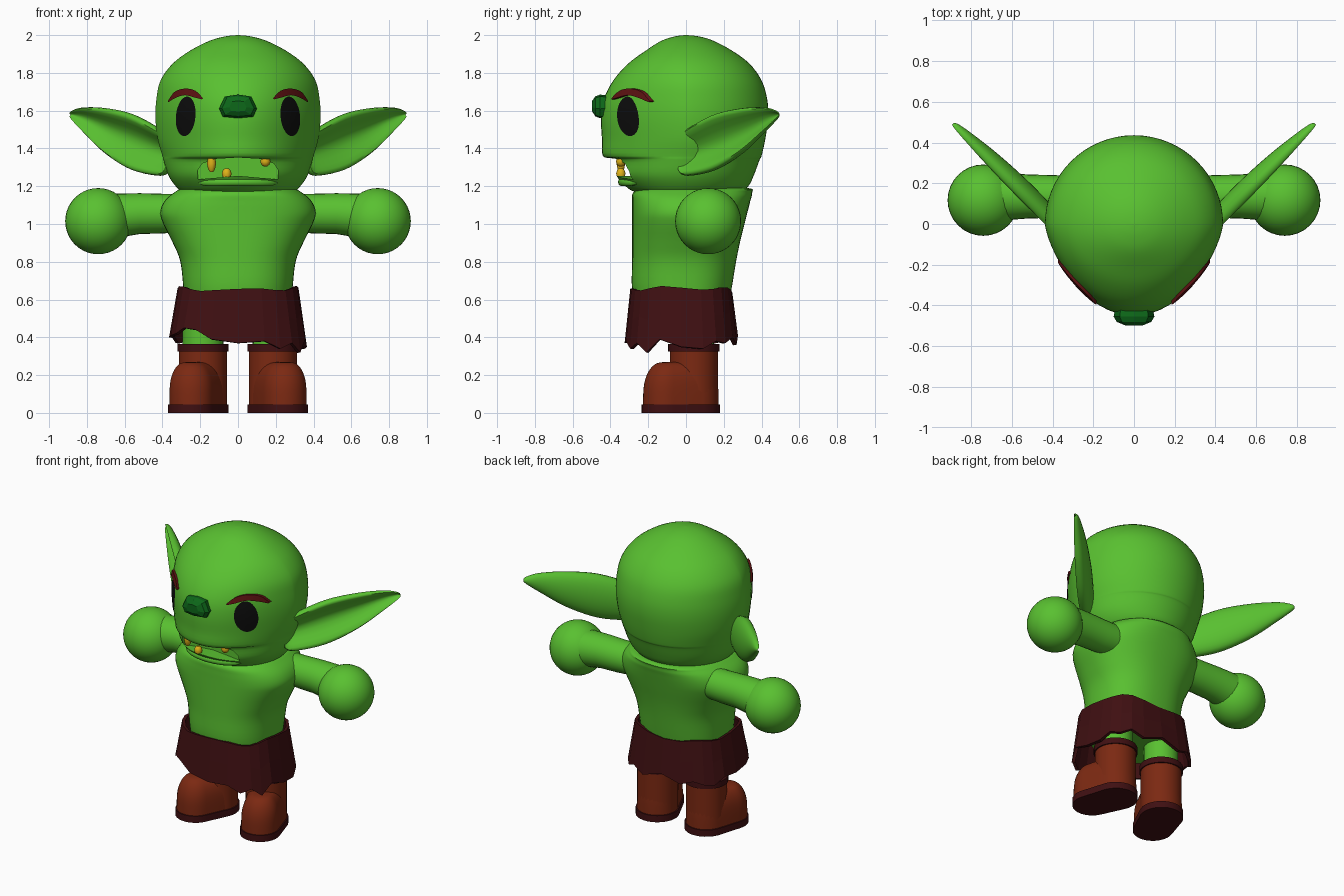
import bpy, bmesh, math
from math import sin, cos, pi, radians
from mathutils import Vector
from mathutils.bvhtree import BVHTree

if "Cube" in bpy.data.objects:
    bpy.data.objects.remove(bpy.data.objects["Cube"])


def material(name, rgb):
    m = bpy.data.materials.new(name)
    m.use_nodes = True
    m.diffuse_color = (*rgb, 1)
    m.node_tree.nodes["Principled BSDF"].inputs["Base Color"].default_value = (*rgb, 1)
    return m


GREEN = material("skin green", (0.1, 0.53, 0.03))
NOSE = material("dark green", (0.004, 0.14, 0.01))
CLOTH = material("dark maroon", (0.05, 0.005, 0.006))
BROW = material("brow red", (0.11, 0.006, 0.006))
LEATHER = material("boot brown", (0.2, 0.022, 0.006))
BLACK = material("eye black", (0.004, 0.004, 0.004))
TOOTH = material("tooth yellow", (0.75, 0.45, 0.01))


def finish(name, bm, mat, angle=40, mirror=False):
    bmesh.ops.recalc_face_normals(bm, faces=bm.faces)
    mesh = bpy.data.meshes.new(name)
    bm.to_mesh(mesh)
    bm.free()
    mesh.materials.append(mat)
    if angle:
        mesh.polygons.foreach_set("use_smooth", [True] * len(mesh.polygons))
        mesh.set_sharp_from_angle(angle=radians(angle))
    ob = bpy.data.objects.new(name, mesh)
    bpy.context.collection.objects.link(ob)
    if mirror:
        ob.modifiers.new("mirror", "MIRROR")
    return ob


def skin(bm, rings, caps=True):
    """Bridge closed rings of points."""
    loops = [[bm.verts.new(p) for p in ring] for ring in rings]
    for a, b in zip(loops, loops[1:]):
        for i in range(len(a)):
            j = (i + 1) % len(a)
            bm.faces.new((a[i], a[j], b[j], b[i]))
    if caps:
        bm.faces.new(loops[0])
        bm.faces.new(loops[-1])


def loft(name, rings, mat, angle=40, mirror=False, caps=True):
    bm = bmesh.new()
    skin(bm, rings, caps)
    return finish(name, bm, mat, angle, mirror)


def spline(keys, steps=4):
    """Catmull-Rom smoothing of a list of tuples."""
    k = [Vector(p) for p in keys]
    out = []
    for i in range(len(k) - 1):
        a, b, c, d = k[max(i - 1, 0)], k[i], k[i + 1], k[min(i + 2, len(k) - 1)]
        for s in range(steps):
            t = s / steps
            out.append(b + (c - a) * (t / 2) + (a * 2 - b * 5 + c * 4 - d) * (t * t / 2)
                       + (b * 3 - a - c * 3 + d) * (t ** 3 / 2))
    return out + [k[-1]]


def turn(n):
    return [2 * pi * i / n for i in range(n)]


def power(v, p):
    return math.copysign(abs(v) ** p, v)


# Head: height, half width, front depth, back depth, front sharpness
head_keys = [(1.15, 0.2, 0.18, 0.18, 1), (1.17, 0.29, 0.27, 0.28, 1), (1.2, 0.33, 0.32, 0.33, 1.05),
             (1.26, 0.37, 0.37, 0.36, 1.1), (1.34, 0.395, 0.385, 0.39, 1.2),
             (1.36, 0.4, 0.44, 0.4, 1.35), (1.45, 0.425, 0.445, 0.42, 1.45),
             (1.56, 0.437, 0.45, 0.435, 1.45), (1.66, 0.432, 0.435, 0.43, 1.4),
             (1.76, 0.41, 0.385, 0.4, 1.3), (1.85, 0.345, 0.305, 0.335, 1.15),
             (1.92, 0.25, 0.21, 0.24, 1), (1.97, 0.15, 0.13, 0.145, 1),
             (1.993, 0.07, 0.06, 0.07, 1), (2, 0.005, 0.005, 0.005, 1)]
head = loft("head", [[(w * cos(t), b * sin(t) if sin(t) > 0 else f * power(sin(t), p), z)
                      for t in turn(64)] for z, w, f, b, p in spline(head_keys)], GREEN, 50)

# Mouth opening cut into the head
mouth = [(-0.21, 1.235), (-0.17, 1.24), (0, 1.255), (0.17, 1.24), (0.21, 1.235), (0.215, 1.28),
         (0.19, 1.32), (0.12, 1.345), (0, 1.352), (-0.12, 1.345), (-0.19, 1.32), (-0.215, 1.28)]
cutter = loft("mouth_cutter", [[(x, y, z) for x, z in mouth] for y in (-0.6, -0.27)], GREEN)
cut = head.modifiers.new("mouth", "BOOLEAN")
cut.operation, cut.object = "DIFFERENCE", cutter
bpy.context.view_layer.objects.active = head
bpy.ops.object.modifier_apply(modifier="mouth")
bpy.data.objects.remove(cutter)
head.data.set_sharp_from_angle(angle=radians(50))

probe = bmesh.new()
probe.from_mesh(head.data)
tree = BVHTree.FromBMesh(probe)
probe.free()


def on_face(x, z, lift=0.006):
    hit = tree.ray_cast(Vector((x, -2, z)), Vector((0, 1, 0)))[0]
    return Vector((x, hit.y - lift, z))


# Lower lip: a tube under the opening
lip = []
for i in range(17):
    a = -1 + i / 8
    c = on_face(0.21 * a, 1.222 - 0.004 * a * a, -0.004)
    r = 0.022 * math.sqrt(max(1 - a ** 6, 0.05))
    lip.append([c + Vector((0, r * cos(t), r * sin(t))) for t in turn(10)])
loft("lower_lip", lip, GREEN)

# Teeth: rounded tapering pegs
for n, (x, z0, z1, r) in enumerate([(-0.14, 1.348, 1.275, 0.024), (-0.06, 1.25, 1.295, 0.026),
                                    (0.145, 1.345, 1.305, 0.027)]):
    rings = [[(x + r * k * cos(t), -0.345 + r * k * sin(t), z0 + (z1 - z0) * h) for t in turn(10)]
             for h, k in [(0, 0.85), (0.4, 1), (0.8, 0.75), (1, 0.35)]]
    loft("tooth_%d" % (n + 1), rings, TOOTH)

# Eyes: oval plates following the face
loft("eyes", [[on_face(0.277 + k * (0.052 * cos(t) - 0.008 * sin(t)), 1.57 + 0.105 * k * sin(t))
               for t in turn(28)] for k in (1, 0.7, 0.4, 0.1)], BLACK, mirror=True)

# Eyebrows: raised crescents
upper = spline([(0.185, 1.665), (0.225, 1.705), (0.28, 1.717), (0.335, 1.7), (0.372, 1.65)])
lower = spline([(0.19, 1.66), (0.225, 1.668), (0.28, 1.682), (0.33, 1.668), (0.368, 1.645)])
loft("eyebrows", [[on_face(*u, 0.02), on_face(*d, 0.02), on_face(*d, -0.01), on_face(*u, -0.01)]
                  for u, d in zip(upper, lower)], BROW, 30, mirror=True)

# Nose: faceted block
nose = [(-0.07, 1.675), (0, 1.685), (0.07, 1.675), (0.1, 1.61), (0.08, 1.568),
        (0, 1.56), (-0.08, 1.568), (-0.1, 1.61)]
loft("nose", [[(x * k, y, 1.625 + (z - 1.625) * k) for x, z in nose]
              for y, k in [(-0.4, 0.9), (-0.455, 1), (-0.48, 0.85), (-0.497, 0.45)]], NOSE, 0)

# Ears: distance along, upper edge, lower edge, thickness; hollow on the front
ear = []
for s, top, low, th in spline([(-0.08, 1.46, 1.28, 0.05), (0, 1.5, 1.255, 0.06), (0.3, 1.58, 1.285, 0.065),
                               (0.6, 1.613, 1.375, 0.055), (0.85, 1.617, 1.49, 0.035),
                               (0.97, 1.6, 1.55, 0.02), (1, 1.585, 1.57, 0.008)], 5):
    ring = []
    for t in turn(28):
        v = sin(t) if sin(t) < 0 else 0.7 * sin(t) * (3 * cos(t) ** 2 - 1)
        ring.append((0.41 + 0.48 * s + 0.7 * th * v, 0.01 + 0.48 * s - 0.7 * th * v,
                     (top + low) / 2 + (top - low) / 2 * cos(t)))
    ear.append(ring)
loft("ears", ear, GREEN, 60, mirror=True)

# Torso: height, half width, front, back
torso_keys = [(0.5, 0.27, 0.25, 0.21), (0.65, 0.288, 0.285, 0.24), (0.8, 0.305, 0.285, 0.265),
              (0.9, 0.345, 0.285, 0.285), (1, 0.395, 0.285, 0.31), (1.06, 0.412, 0.285, 0.325),
              (1.12, 0.39, 0.285, 0.34), (1.165, 0.34, 0.28, 0.35), (1.19, 0.28, 0.23, 0.33),
              (1.195, 0.1, 0.1, 0.1)]
loft("torso", [[(w * power(cos(t), 0.85), (b if sin(t) > 0 else f) * power(sin(t), 0.85), z)
                for t in turn(48)] for z, w, f, b in spline(torso_keys)], GREEN, 50)

# Arms and ball hands
loft("arms", [[(x, 0.135 + r * cos(t), z + r * sin(t)) for t in turn(28)]
              for x, z, r in [(0.25, 1.06, 0.1), (0.4, 1.055, 0.105), (0.52, 1.055, 0.108),
                              (0.68, 1.04, 0.12)]], GREEN, mirror=True)
bm = bmesh.new()
bmesh.ops.create_uvsphere(bm, u_segments=32, v_segments=20, radius=0.175)
bmesh.ops.translate(bm, verts=bm.verts, vec=(0.74, 0.117, 1.015))
finish("hands", bm, GREEN, mirror=True)

# Legs
loft("legs", [[(0.185 + 0.108 * cos(t), 0.04 + 0.108 * sin(t), z) for t in turn(24)]
              for z in (0.33, 0.62)], GREEN, mirror=True)

# Ragged skirt: hem heights run anticlockwise from the left side
hem = [0.35, 0.34, 0.38, 0.37, 0.4, 0.36, 0.41, 0.37, 0.4, 0.38, 0.37, 0.41,
       0.4, 0.41, 0.42, 0.45, 0.44, 0.39, 0.37, 0.38, 0.34, 0.37, 0.32, 0.39]
skirt = []
for k in (0, 0.5, 1):
    ring = []
    for i, t in enumerate(turn(len(hem))):
        top = 0.648 + 0.015 * abs(cos(t)) + 0.01 * sin(5 * i)
        w, d = 0.32 + 0.045 * k, 0.27 + 0.03 * k
        ring.append((w * power(cos(t), 0.7), -0.025 + d * power(sin(t), 0.7), top + (hem[i] - top) * k))
    skirt.append(ring)
cloth = loft("skirt", skirt, CLOTH, 0, caps=False)
cloth.modifiers.new("thickness", "SOLIDIFY").thickness = 0.02


# Boots: heel and toe circles joined in one outward-turned footprint
def footprint(z, heel, toe, shift=0.0):
    side = math.atan2(0.06, 0.155)
    ring = []
    for i in range(15):
        a = side + pi * i / 14
        ring.append((0.185 + heel * cos(a), 0.045 + heel * sin(a), z))
    for i in range(15):
        a = side + pi + pi * i / 14
        ring.append((0.245 + toe * cos(a), -0.11 + shift + toe * sin(a), z))
    return ring


def tube(r, z0, z1):
    return [[(0.185 + r * cos(t), 0.042 + r * sin(t), z) for t in turn(32)] for z in (z0, z1)]


loft("boot_soles", [footprint(z, 0.136, 0.125) for z in (0, 0.045)], CLOTH, mirror=True)
loft("boot_feet", [footprint(*k) for k in spline([
    (0.04, 0.128, 0.118, 0), (0.13, 0.126, 0.117, 0.002), (0.19, 0.12, 0.108, 0.006),
    (0.235, 0.105, 0.088, 0.01), (0.262, 0.08, 0.06, 0.015), (0.27, 0.04, 0.02, 0.02)])],
     LEATHER, 50, mirror=True)
loft("boot_shafts", tube(0.128, 0.04, 0.34), LEATHER, mirror=True)
loft("boot_cuffs", tube(0.136, 0.325, 0.365), CLOTH, mirror=True)
